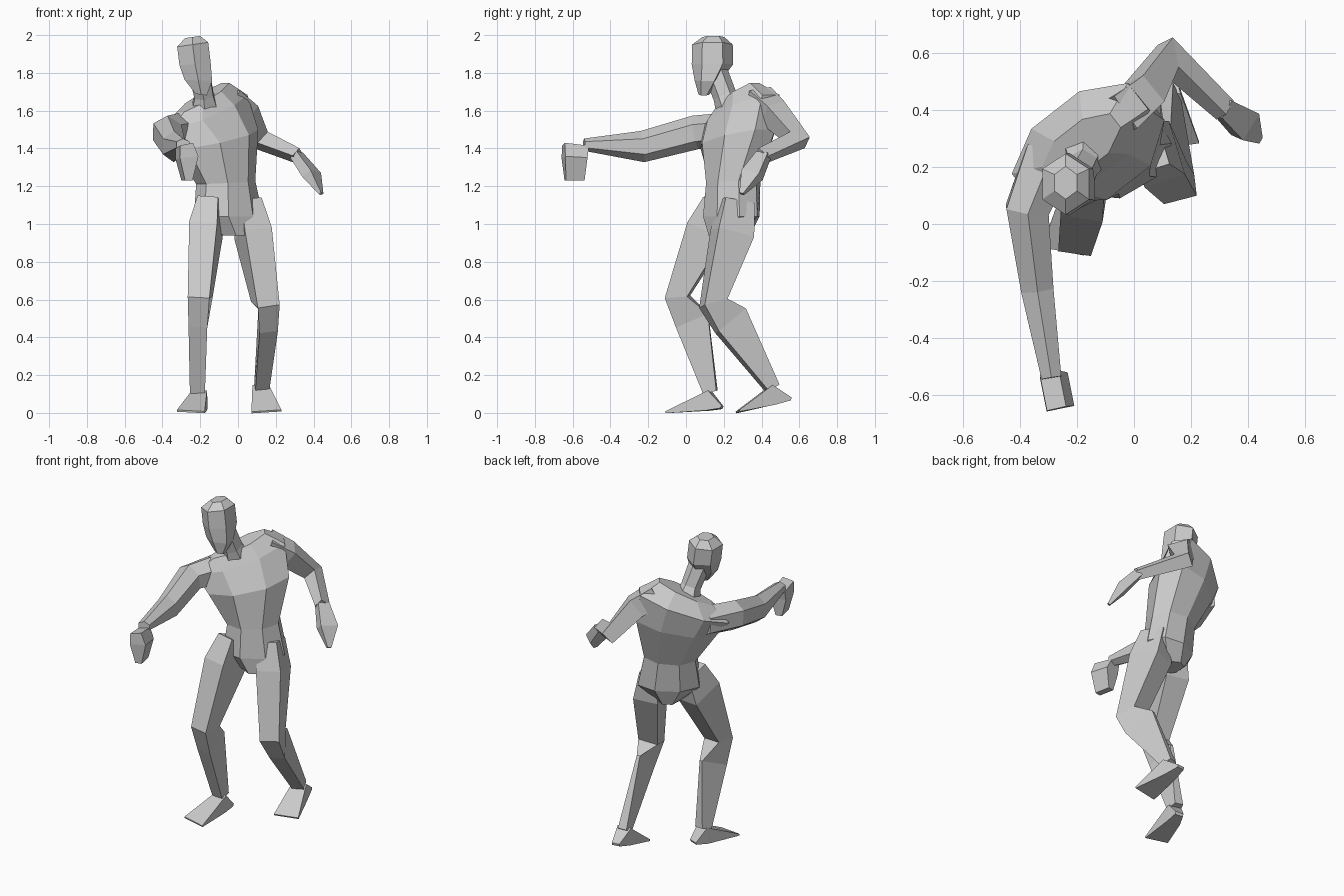
import bpy
import bmesh
from math import cos, sin, pi, radians
from mathutils import Vector

default_cube = bpy.data.objects.get("Cube")
if default_cube:
    bpy.data.objects.remove(default_cube, do_unlink=True)

# Single plain material
grey = bpy.data.materials.new("plain_grey")
grey.use_nodes = True
grey.diffuse_color = (0.6, 0.6, 0.6, 1)
grey.node_tree.nodes["Principled BSDF"].inputs["Base Color"].default_value = grey.diffuse_color


def ring(centre, across, depth, sides, pinch=0):
    """Polygon whose flats reach the half-vectors; pinch narrows the back."""
    reach = 1 / cos(pi / sides)
    points = []
    for k in range(sides):
        a = 2 * pi * (k + 0.5) / sides
        width = 1 - pinch if sin(a) < 0 else 1
        points.append(centre + (across * cos(a) * width + depth * sin(a)) * reach)
    return points


def loft(name, rings):
    """Skin a list of rings and close both ends."""
    bm = bmesh.new()
    loops = [[bm.verts.new(p) for p in r] for r in rings]
    for low, high in zip(loops, loops[1:]):
        for k in range(len(low)):
            n = (k + 1) % len(low)
            bm.faces.new((low[k], low[n], high[n], high[k]))
    bm.faces.new(loops[0][::-1])
    bm.faces.new(loops[-1])
    bmesh.ops.recalc_face_normals(bm, faces=bm.faces)
    mesh = bpy.data.meshes.new(name)
    bm.to_mesh(mesh)
    bm.free()
    mesh.materials.append(grey)
    obj = bpy.data.objects.new(name, mesh)
    bpy.context.collection.objects.link(obj)


def limb(name, side, stations, sides=4):
    """Rings set square to the path: x, y, z, half-width, half-depth, optional pinch."""
    points = [Vector(s[:3]) for s in stations]
    steps = [(b - a).normalized() for a, b in zip(points, points[1:])]
    rings = []
    for i, s in enumerate(stations):
        before = steps[max(i - 1, 0)]
        after = steps[min(i, len(steps) - 1)]
        tangent = (before + after).normalized()
        across = Vector(side)
        across = (across - tangent * across.dot(tangent)).normalized()
        depth = tangent.cross(across)
        rings.append(ring(points[i], across * s[3], depth * s[4], sides, *s[5:]))
    loft(name, rings)


def trunk(name, stations, sides):
    """Level rings, each also turned (yaw) and tipped sideways (roll) in degrees."""
    rings = []
    for x, y, z, w, d, yaw, roll in stations:
        yaw, roll = radians(yaw), radians(roll)
        across = Vector((cos(yaw) * cos(roll), sin(yaw) * cos(roll), sin(roll)))
        depth = Vector((-sin(yaw), cos(yaw), 0))
        rings.append(ring(Vector((x, y, z)), across * w, depth * d, sides))
    loft(name, rings)


# Twisted torso, from crotch to collar
trunk("torso", [
    (-0.04, 0.23, 0.94, 0.07, 0.11, 30, 0),
    (-0.05, 0.24, 1.04, 0.18, 0.13, 30, 0),
    (-0.065, 0.25, 1.22, 0.15, 0.13, 30, 3),
    (-0.12, 0.275, 1.45, 0.24, 0.165, 38, 12),
    (-0.19, 0.29, 1.59, 0.275, 0.14, 38, 20),
    (-0.185, 0.27, 1.67, 0.17, 0.075, 38, 27),
], 8)

# Neck and head
limb("neck", (1, 0, 0), [
    (-0.175, 0.25, 1.59, 0.075, 0.08),
    (-0.18, 0.205, 1.68, 0.05, 0.055),
    (-0.205, 0.16, 1.80, 0.055, 0.055),
], 6)
trunk("head", [
    (-0.195, 0.095, 1.685, 0.03, 0.025, 0, -8),
    (-0.21, 0.115, 1.76, 0.073, 0.06, 0, -3),
    (-0.227, 0.14, 1.845, 0.083, 0.095, 0, 3),
    (-0.24, 0.14, 1.95, 0.083, 0.093, 0, 8),
    (-0.24, 0.145, 1.99, 0.04, 0.05, 0, 8),
], 6)

# Right arm stretched forward, hand hanging from the wrist
limb("right_arm", (1, 0.15, 0), [
    (-0.29, 0.25, 1.50, 0.09, 0.08),
    (-0.375, 0.05, 1.485, 0.075, 0.078),
    (-0.34, -0.23, 1.41, 0.057, 0.072),
    (-0.29, -0.54, 1.42, 0.035, 0.028),
], 6)
limb("right_hand", (1, 0.2, 0), [
    (-0.285, -0.585, 1.415, 0.035, 0.065),
    (-0.27, -0.59, 1.35, 0.05, 0.06),
    (-0.27, -0.59, 1.23, 0.02, 0.05),
])

# Left arm drawn back, bent at the elbow
limb("left_arm", (0.62, 0.32, 0.72), [
    (-0.06, 0.38, 1.66, 0.065, 0.07),
    (0.035, 0.46, 1.59, 0.06, 0.06),
    (0.12, 0.59, 1.445, 0.042, 0.055),
    (0.32, 0.40, 1.36, 0.028, 0.035),
])
limb("left_hand", (0.4, 0.9, 0), [
    (0.31, 0.41, 1.365, 0.035, 0.025),
    (0.39, 0.35, 1.26, 0.055, 0.03),
    (0.44, 0.295, 1.16, 0.012, 0.008),
])

# Legs, bent at the knee, calves narrowing to a ridge behind
limb("right_leg", (1, -0.15, 0), [
    (-0.15, 0.17, 1.12, 0.055, 0.075),
    (-0.17, 0.115, 0.97, 0.075, 0.105),
    (-0.20, -0.045, 0.615, 0.058, 0.06),
    (-0.20, 0.035, 0.49, 0.05, 0.09, 0.8),
    (-0.21, 0.13, 0.11, 0.04, 0.035, 0.3),
])
limb("left_leg", (1, 0.3, 0), [
    (0.05, 0.27, 1.12, 0.055, 0.08),
    (0.08, 0.245, 0.95, 0.075, 0.10),
    (0.145, 0.145, 0.58, 0.06, 0.065),
    (0.14, 0.24, 0.49, 0.05, 0.10, 0.8),
    (0.12, 0.46, 0.13, 0.038, 0.035, 0.3),
])

# Wedge feet, heel to toe
limb("right_foot", (1, 0, 0), [
    (-0.185, 0.19, 0.03, 0.025, 0.008),
    (-0.205, 0.12, 0.065, 0.042, 0.053),
    (-0.25, -0.095, 0.007, 0.075, 0.005),
])
limb("left_foot", (1, 0, 0), [
    (0.11, 0.555, 0.075, 0.025, 0.008),
    (0.12, 0.46, 0.095, 0.044, 0.053),
    (0.15, 0.275, 0.007, 0.08, 0.005),
])
